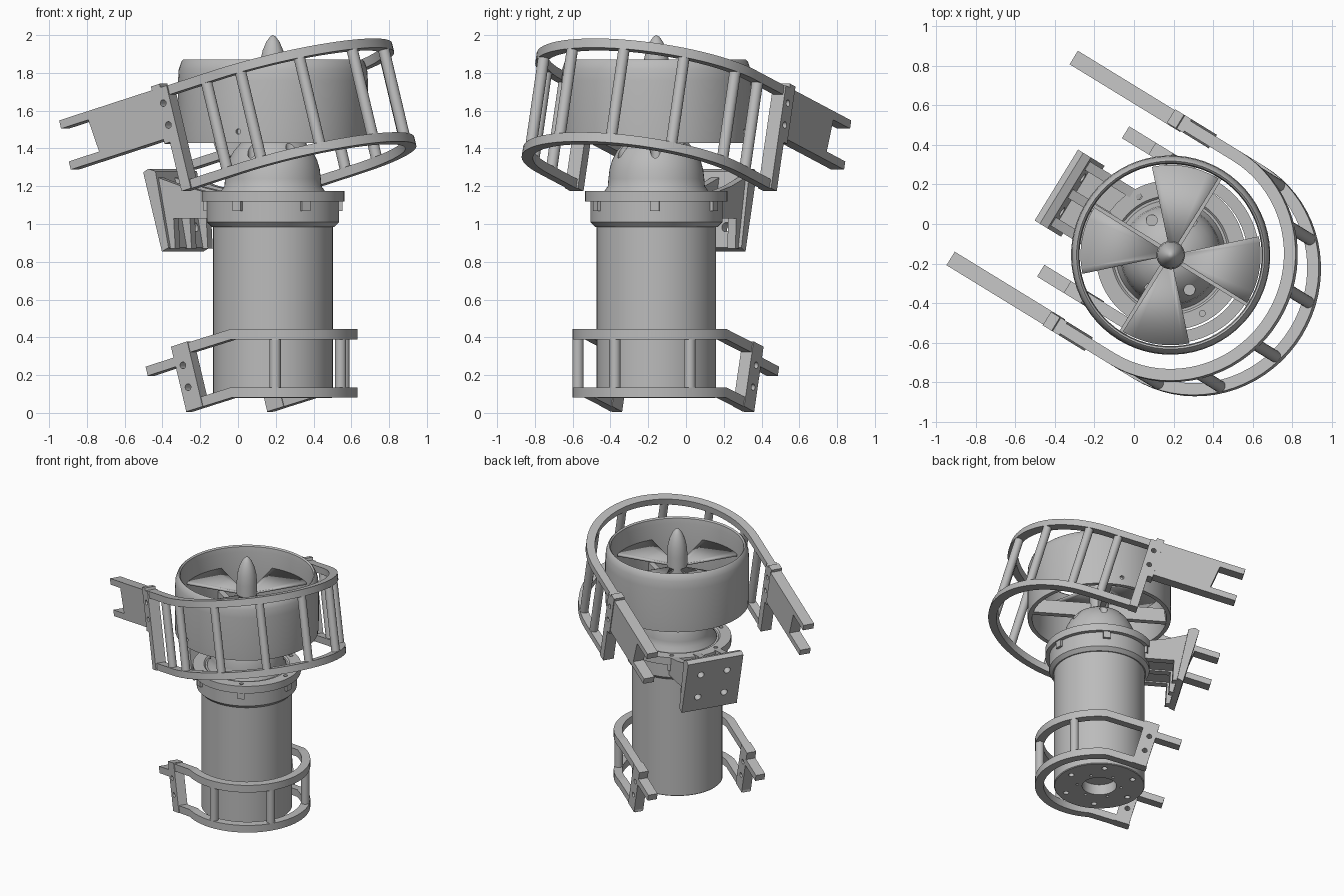
import bpy, bmesh
from math import sin, cos, pi, radians
from mathutils import Matrix, Vector

if "Cube" in bpy.data.objects:
    bpy.data.objects.remove(bpy.data.objects["Cube"])

grey = bpy.data.materials.new("plain grey")
grey.use_nodes = True
grey.diffuse_color = (0.5, 0.5, 0.5, 1)
grey.node_tree.nodes["Principled BSDF"].inputs["Base Color"].default_value = (0.5, 0.5, 0.5, 1)

# Frames: x points to the mounting side, z along the thruster axis
LEAN = radians(15.5)
BASE = Matrix.Translation((0.185, -0.157, 0)) @ Matrix.Rotation(radians(148.5), 4, 'Z')
TILT = Matrix.Rotation(LEAN, 4, 'Y')
UPPER = BASE @ Matrix.Translation((-0.027, 0, 1.79)) @ TILT
HOOP = BASE @ Matrix.Translation((-0.01, 0, 0))
LOWER = HOOP @ Matrix.Translation((0, 0, 0.417)) @ TILT
MOUNT = BASE @ Matrix.Translation((0.605, 0, 1.07)) @ TILT


def shade(ob):
    bpy.ops.object.select_all(action='DESELECT')
    ob.select_set(True)
    bpy.context.view_layer.objects.active = ob
    bpy.ops.object.shade_smooth_by_angle(angle=radians(32))


def finish(name, bm, frame):
    bmesh.ops.recalc_face_normals(bm, faces=bm.faces)
    mesh = bpy.data.meshes.new(name)
    bm.to_mesh(mesh)
    bm.free()
    ob = bpy.data.objects.new(name, mesh)
    bpy.context.collection.objects.link(ob)
    ob.matrix_world = frame
    mesh.materials.append(grey)
    shade(ob)
    return ob


def box(name, frame, x, y, z):
    """Box from three (min, max) ranges."""
    bm = bmesh.new()
    bmesh.ops.create_cube(bm, size=1)
    for v in bm.verts:
        v.co = [(r[0] + r[1]) / 2 + c * (r[1] - r[0]) for r, c in zip((x, y, z), v.co)]
    return finish(name, bm, frame)


def rod(name, frame, a, b, r, sides=20):
    """Round rod between two points."""
    a, b = Vector(a), Vector(b)
    bm = bmesh.new()
    turn = (b - a).to_track_quat('Z', 'Y').to_matrix().to_4x4()
    bmesh.ops.create_cone(bm, cap_ends=True, segments=sides, radius1=r, radius2=r,
                          depth=(b - a).length, matrix=Matrix.Translation((a + b) / 2) @ turn)
    return finish(name, bm, frame)


def revolve(name, profile, closed=False, sides=64):
    """Spin an (r, z) profile round the thruster axis."""
    bm = bmesh.new()
    verts = [bm.verts.new((r, 0, z)) for r, z in profile]
    edges = [bm.edges.new(p) for p in zip(verts, verts[1:])]
    if closed:
        edges.append(bm.edges.new((verts[-1], verts[0])))
    bmesh.ops.spin(bm, geom=verts + edges, axis=(0, 0, 1), cent=(0, 0, 0),
                   angle=2 * pi, steps=sides)
    bmesh.ops.remove_doubles(bm, verts=bm.verts, dist=0.0005)
    return finish(name, bm, BASE)


def rail(name, frame, path, w, h):
    """Sweep a rectangular bar along a path."""
    bm = bmesh.new()
    rings = []
    for i, p in enumerate(path):
        t = path[min(i + 1, len(path) - 1)] - path[max(i - 1, 0)]
        n = Vector((t.y, -t.x, 0)).normalized() * w / 2
        up = Vector((0, 0, h / 2))
        rings.append([bm.verts.new(q) for q in (p + n + up, p - n + up, p - n - up, p + n - up)])
    for a, b in zip(rings, rings[1:]):
        for k in range(4):
            bm.faces.new((a[k], a[k - 1], b[k - 1], b[k]))
    bm.faces.new(rings[0])
    bm.faces.new(rings[-1])
    return finish(name, bm, frame)


def prism(name, frame, outline, y0, y1):
    """Extrude an (x, z) outline along y."""
    bm = bmesh.new()
    ends = [[bm.verts.new((x, y, z)) for x, z in outline] for y in (y0, y1)]
    for end in ends:
        bm.faces.new(end)
    for i in range(len(outline)):
        bm.faces.new((ends[0][i - 1], ends[0][i], ends[1][i], ends[1][i - 1]))
    return finish(name, bm, frame)


def drill(ob, frame, holes, r):
    """Cut round holes given as (start, end) pairs."""
    for a, b in holes:
        cutter = rod("cutter", frame, a, b, r, 16)
        mod = ob.modifiers.new("hole", 'BOOLEAN')
        mod.operation, mod.object, mod.solver = 'DIFFERENCE', cutter, 'EXACT'
        bpy.context.view_layer.objects.active = ob
        bpy.ops.object.modifier_apply(modifier=mod.name)
        bpy.data.objects.remove(cutter)
    shade(ob)


def polar(r, deg, z):
    return Vector((r * cos(radians(deg)), r * sin(radians(deg)), z))


def u_path(r, z, tail, drop=0):
    """U shape open towards +x, with the tails lowered by drop."""
    arc = [polar(r, d, z) for d in range(90, 271, 5)]
    return [Vector((tail, r, z - drop))] + arc + [Vector((tail, -r, z - drop))]


# Motor housing, collar and dome
body = revolve("motor_housing", [(0, 0.16), (0.12, 0.16), (0.12, 0.08), (0.312, 0.08), (0.317, 0.085),
                                 (0.317, 1.02), (0, 1.02)])
drill(body, BASE, [(polar(0.25, a, 0.05), polar(0.25, a, 0.13)) for a in range(30, 390, 60)], 0.02)
drill(body, BASE, [(polar(0.155, a, 0.05), polar(0.155, a, 0.11)) for a in range(0, 360, 60)], 0.01)
collar = revolve("collar", [(0, 0.985), (0.325, 0.985), (0.35, 1.01), (0.35, 1.12), (0.378, 1.12),
                            (0.378, 1.175), (0.3, 1.175), (0.29, 1.165), (0, 1.165)])
drill(collar, BASE, [(polar(0.335, a, 1.14), polar(0.335, a, 1.2)) for a in range(30, 390, 60)], 0.015)
dome = revolve("dome", [(0, 1.15), (0.28, 1.15), (0.275, 1.175), (0.257, 1.2), (0.254, 1.24),
                        (0.248, 1.29), (0.235, 1.335), (0.21, 1.385), (0.17, 1.43), (0.125, 1.46),
                        (0.08, 1.48), (0, 1.485)])
drill(dome, BASE, [(polar(0.2, a, 1.345), polar(0.2, a, 1.5)) for a in range(30, 390, 60)], 0.028)
for a in range(30, 390, 60):
    turn = BASE @ Matrix.Rotation(radians(a), 4, 'Z')
    box("collar_tab", turn, (0.33, 0.368), (-0.025, 0.025), (1.07, 1.125))

# Duct, struts, spinner and propeller
duct = revolve("duct", [(0.47, 1.43), (0.5, 1.43), (0.503, 1.5), (0.503, 1.76), (0.499, 1.82),
                        (0.485, 1.86), (0.475, 1.87), (0.465, 1.86), (0.46, 1.82), (0.46, 1.5)], True)
drill(duct, BASE, [(polar(0.48, a, 1.49), polar(0.52, a, 1.49)) for a in (100, 280)], 0.014)
for a in range(0, 360, 90):
    turn = BASE @ Matrix.Rotation(radians(a), 4, 'Z')
    box("strut", turn, (0.05, 0.47), (-0.02, 0.02), (1.435, 1.54))
revolve("spinner", [(0, 1.45), (0.065, 1.45), (0.072, 1.8), (0.066, 1.87), (0.054, 1.92),
                    (0.035, 1.965), (0.015, 1.992), (0, 2.0)], sides=32)
for k in range(4):
    bm = bmesh.new()
    rows = [[bm.verts.new(polar(r, a, 1.715)) for a in range(-22, 23, 4)] for r in (0.05, 0.455)]
    bm.faces.new(rows[0] + rows[1][::-1])
    blade = finish("propeller_blade", bm, BASE @ Matrix.Rotation(radians(21.5 + 90 * k), 4, 'Z'))
    blade.modifiers.new("thickness", 'SOLIDIFY').thickness = 0.015

# Upper guard: two tilted rails with posts
DEPTH = 0.515
for name, z in (("upper_guard_top_rail", 0), ("upper_guard_bottom_rail", -DEPTH)):
    rail(name, UPPER, u_path(0.6, z, 0.35), 0.06, 0.05)
for side in (-1, 1):
    for d in (15.5, 46.5, 77.5):
        p = polar(0.6, 180 + side * d, 0)
        rod("upper_guard_post", UPPER, p, p - Vector((0, 0, DEPTH)), 0.03)
    rod("upper_guard_post", UPPER, (0.08, side * 0.6, 0), (0.08, side * 0.6, -DEPTH), 0.03)
    # End bracket and forked arm
    ys = sorted((side * 0.56, side * 0.64))
    bar = prism("upper_guard_bracket", UPPER, [(0.3, 0.025), (0.34, 0.025), (0.34, 0.045), (0.395, 0.045),
                                               (0.395, -0.27), (0.36, -0.27), (0.36, -DEPTH - 0.025),
                                               (0.3, -DEPTH - 0.025)], *ys)
    drill(bar, UPPER, [((0.345, side * 0.5, z), (0.345, side * 0.7, z)) for z in (-0.06, -0.18)], 0.018)
    ys = sorted((side * 0.555, side * 0.635))
    prism("forked_arm", UPPER, [(0.39, 0.025), (0.995, 0.025), (0.995, -0.02), (0.82, -0.02), (0.8, -0.2),
                                (0.995, -0.2), (0.995, -0.245), (0.39, -0.245)], *ys)

# Lower guard: level hoop with drooping tails
for name, z in (("lower_guard_top_rail", 0.417), ("lower_guard_bottom_rail", 0.108)):
    rail(name, HOOP, u_path(0.41, z, 0.28, 0.075), 0.06, 0.055)
for d in (122, 180, 238):
    rod("lower_guard_post", HOOP, polar(0.41, d, 0.417), polar(0.41, d, 0.108), 0.03)
for side in (-1, 1):
    ys = sorted((side * 0.375, side * 0.445))
    bar = box("lower_guard_bracket", LOWER, (0.27, 0.375), ys, (-0.322, 0.035))
    drill(bar, LOWER, [((0.33, side * 0.3, z), (0.33, side * 0.5, z)) for z in (-0.08, -0.2)], 0.018)
    box("lower_guard_tine", LOWER, (0.37, 0.555), ys, (-0.075, -0.025))

# Rear mount: drilled plate on three ribs
plate = prism("mount_plate", MOUNT, [(-0.03, -0.21), (0.015, -0.22), (0.015, 0.215),
                                     (-0.02, 0.225), (-0.06, 0.2)], -0.21, 0.21)
drill(plate, MOUNT, [((-0.09, y, z), (0.06, y, z)) for y in (-0.1, 0.1) for z in (-0.1, 0.1)], 0.025)
for y in (-0.165, 0, 0.165):
    prism("mount_rib", BASE, [(0.28, 1.03), (0.28, 1.165), (0.45, 1.2), (0.61, 1.25),
                              (0.55, 0.87), (0.49, 0.87), (0.5, 1.03)], y - 0.025, y + 0.025)
box("mount_shelf", BASE, (0.28, 0.58), (-0.17, 0.17), (1.04, 1.14))
